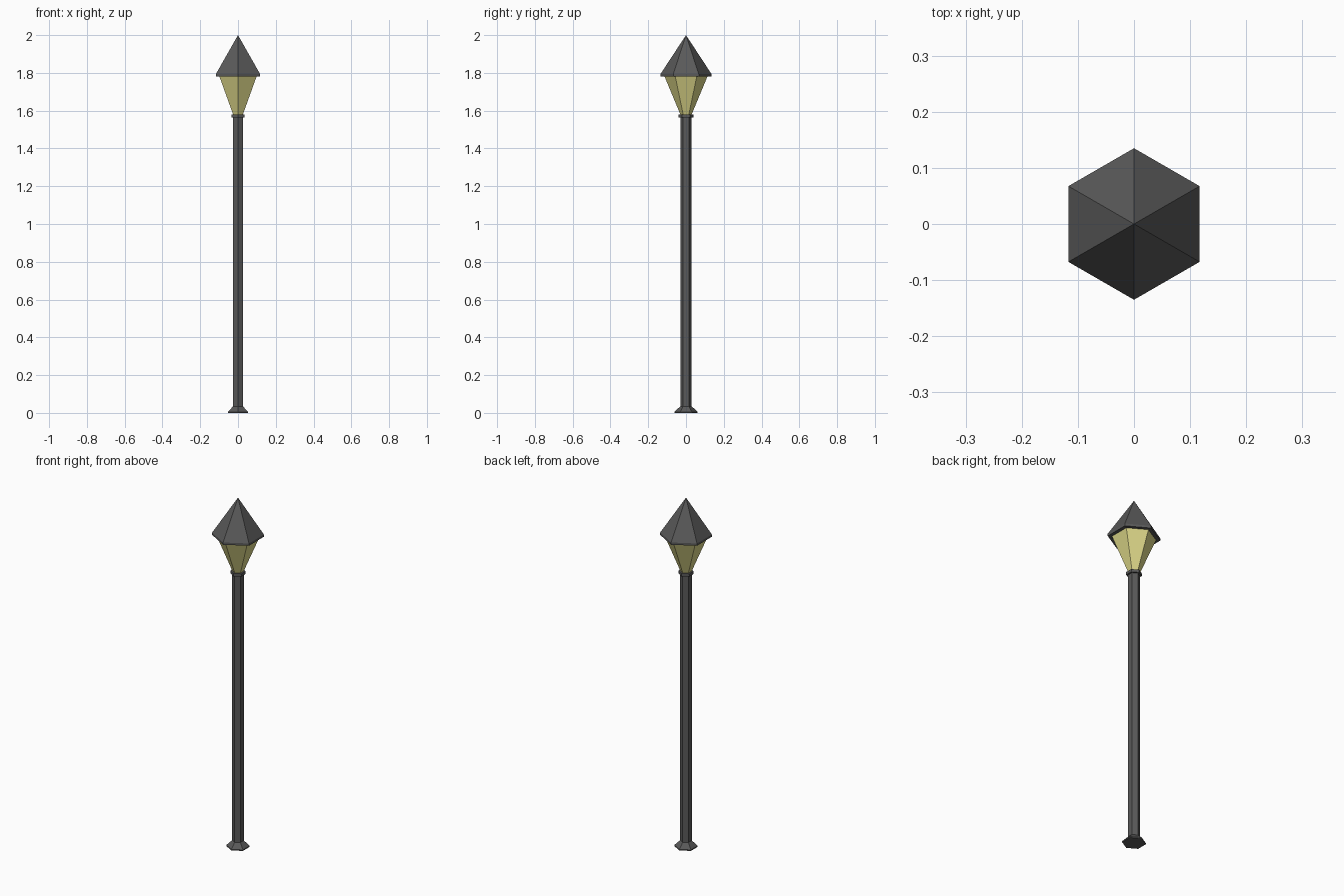
import bpy, bmesh, math

if "Cube" in bpy.data.objects:
    bpy.data.objects.remove(bpy.data.objects["Cube"])

SIDES = 6


def material(name, color):
    m = bpy.data.materials.new(name)
    m.diffuse_color = color
    m.use_nodes = True
    m.node_tree.nodes["Principled BSDF"].inputs["Base Color"].default_value = m.diffuse_color
    return m


iron = material("dark_iron", (0.1, 0.1, 0.1, 1))
glass = material("warm_glass", (0.72, 0.68, 0.25, 1))


def hex_part(name, profile, mat):
    """Stack hexagonal rings from (radius, z) pairs; radius 0 makes a point."""
    bm = bmesh.new()
    rings = []
    for r, z in profile:
        if r == 0:
            rings.append([bm.verts.new((0, 0, z))] * SIDES)
        else:
            angles = [math.pi / 2 + i * math.tau / SIDES for i in range(SIDES)]
            rings.append([bm.verts.new((r * math.cos(a), r * math.sin(a), z)) for a in angles])
    for low, high in zip(rings, rings[1:]):
        for i in range(SIDES):
            j = (i + 1) % SIDES
            corners = [low[i], low[j], high[j], high[i]]
            bm.faces.new(list(dict.fromkeys(corners)))
    # Close the open ends
    for ring in (rings[0], rings[-1]):
        if len(set(ring)) == SIDES:
            bm.faces.new(ring)
    bmesh.ops.recalc_face_normals(bm, faces=bm.faces)
    mesh = bpy.data.meshes.new(name)
    bm.to_mesh(mesh)
    bm.free()
    mesh.materials.append(mat)
    obj = bpy.data.objects.new(name, mesh)
    bpy.context.collection.objects.link(obj)
    return obj


# Post with its flared foot
hex_part("post", [(0.061, 0), (0.061, 0.006), (0.03, 0.035), (0.03, 1.565)], iron)
# Collar under the lantern
hex_part("collar", [(0.04, 1.564), (0.04, 1.58)], iron)
# Tapered lantern glass
hex_part("lantern_glass", [(0.03, 1.58), (0.114, 1.782)], glass)
# Pointed roof with a thin rim
hex_part("roof", [(0.135, 1.781), (0.135, 1.794), (0, 2.0)], iron)
